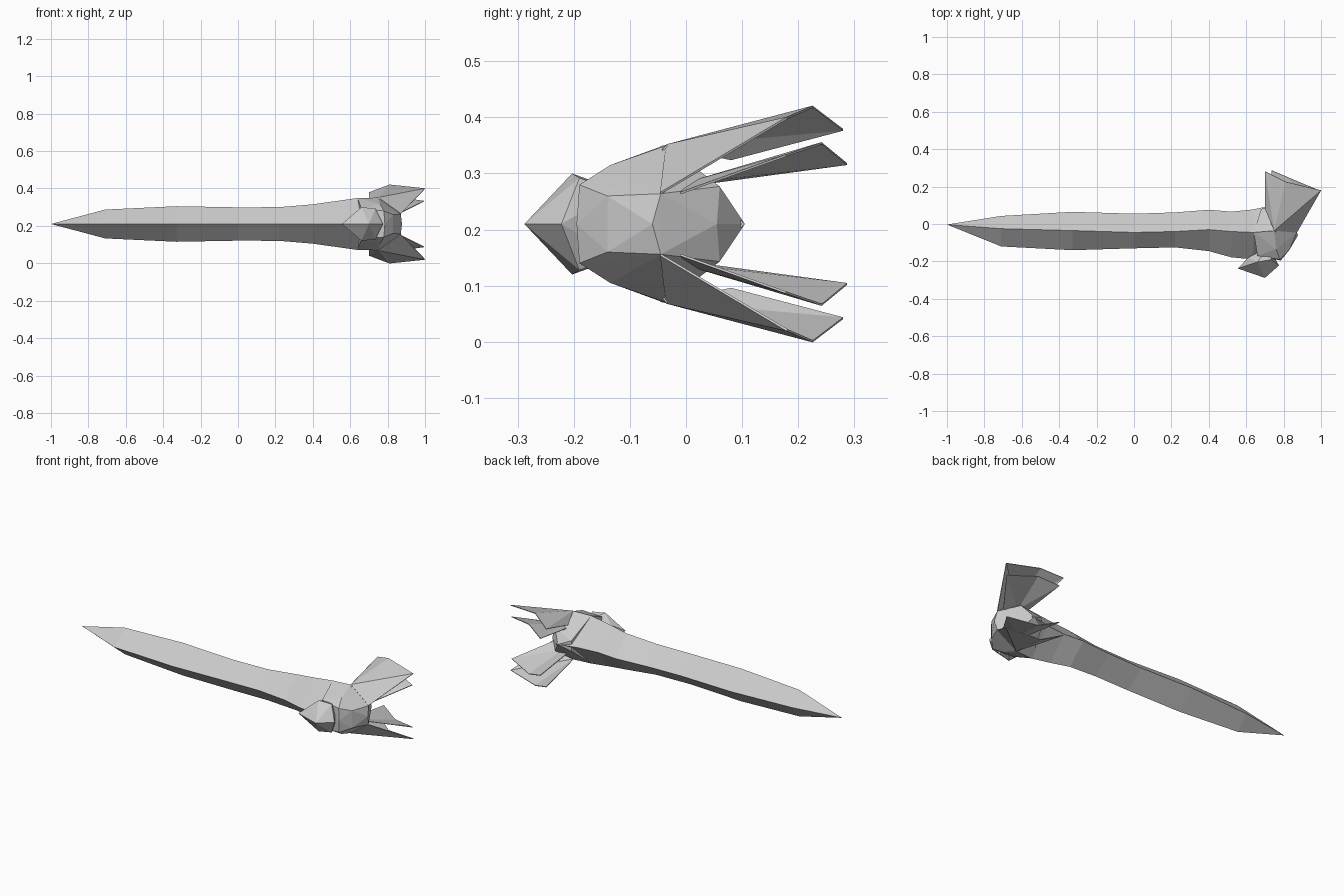
import bpy, bmesh

cube = bpy.data.objects.get("Cube")
if cube:
    bpy.data.objects.remove(cube, do_unlink=True)

MID = 0.21  # height of the mirror plane

steel = bpy.data.materials.new("plain_grey")
steel.use_nodes = True
grey = (0.6, 0.6, 0.6, 1)
steel.diffuse_color = grey
steel.node_tree.nodes["Principled BSDF"].inputs["Base Color"].default_value = grey


def finish(bm, name):
    bmesh.ops.recalc_face_normals(bm, faces=bm.faces)
    mesh = bpy.data.meshes.new(name)
    bm.to_mesh(mesh)
    bm.free()
    mesh.materials.append(steel)
    obj = bpy.data.objects.new(name, mesh)
    bpy.context.collection.objects.link(obj)
    return obj


def hull(name, points):
    """Faceted solid around points mirrored over the mid plane."""
    bm = bmesh.new()
    for x, y, h in points:
        for side in ((1, -1) if h else (1,)):
            bm.verts.new((x, y, MID + side * h))
    res = bmesh.ops.convex_hull(bm, input=bm.verts)
    loose = {v for v in res["geom_interior"] if isinstance(v, bmesh.types.BMVert)}
    bmesh.ops.delete(bm, geom=list(loose), context="VERTS")
    return finish(bm, name)


def fin(name, side, points):
    """Thin folded plate: root front, root side, three tips, root back."""
    bm = bmesh.new()
    a, b, p, q, r, c = [bm.verts.new((x, y, MID + side * h)) for x, y, h in points]
    for face in ((a, b, p), (a, p, q), (a, q, r), (a, r, c)):
        bm.faces.new(face)
    obj = finish(bm, name)
    mod = obj.modifiers.new("thickness", "SOLIDIFY")
    mod.thickness = 0.004
    mod.offset = 0


# Blade: diamond sections of (x, front edge, crest y, back edge, half height)
sections = [
    (-0.71, -0.12, -0.025, 0.043, 0.077),
    (-0.33, -0.14, -0.035, 0.065, 0.095),
    (0.0, -0.13, -0.045, 0.055, 0.089),
    (0.22, -0.125, -0.04, 0.062, 0.09),
    (0.40, -0.145, -0.03, 0.076, 0.105),
    (0.52, -0.178, -0.04, 0.066, 0.122),
    (0.64, -0.19, -0.045, 0.078, 0.139),
    (0.76, -0.15, -0.035, 0.105, 0.141),
]
bm = bmesh.new()
tip = bm.verts.new((-1, -0.003, MID))
rings = []
for x, front, crest, back, h in sections:
    outline = ((front, 0), (crest, h), (back, 0), (crest, -h))
    rings.append([bm.verts.new((x, y, MID + z)) for y, z in outline])
for i in range(4):
    j = (i + 1) % 4
    bm.faces.new((tip, rings[0][i], rings[0][j]))
    for near, far in zip(rings, rings[1:]):
        bm.faces.new((near[i], far[i], far[j], near[j]))
bm.faces.new(rings[-1])
finish(bm, "blade")

# Faceted head at the end of the blade
hull("head", [
    (0.78, -0.19, 0.07), (0.785, -0.195, 0), (0.76, -0.135, 0.105),
    (0.83, -0.14, 0.05), (0.75, -0.035, 0.14), (0.87, -0.045, 0.054),
    (0.877, -0.06, 0), (0.80, 0.06, 0.067), (0.82, 0.055, 0),
    (0.75, 0.105, 0), (0.66, -0.17, 0.08), (0.64, -0.045, 0.138),
    (0.68, 0.08, 0.03)])

# Pointed lobe on the front of the head
hull("front_lobe", [
    (0.555, -0.238, 0), (0.70, -0.288, 0), (0.775, -0.222, 0),
    (0.66, -0.203, 0.09), (0.735, -0.19, 0.082), (0.61, -0.18, 0.04),
    (0.72, -0.12, 0.06)])

# Two fins above, mirrored below
for side, place in ((1, "upper"), (-1, "lower")):
    fin(place + "_outer_fin", side, [
        (0.75, -0.035, 0.14), (0.87, -0.045, 0.055), (1.0, 0.18, 0.189),
        (0.81, 0.226, 0.209), (0.702, 0.28, 0.168), (0.702, 0.08, 0.115)])
    fin(place + "_inner_fin", side, [
        (0.78, 0.01, 0.075), (0.86, -0.01, 0.055), (0.995, 0.178, 0.122),
        (0.84, 0.242, 0.144), (0.735, 0.287, 0.107), (0.735, 0.05, 0.075)])
